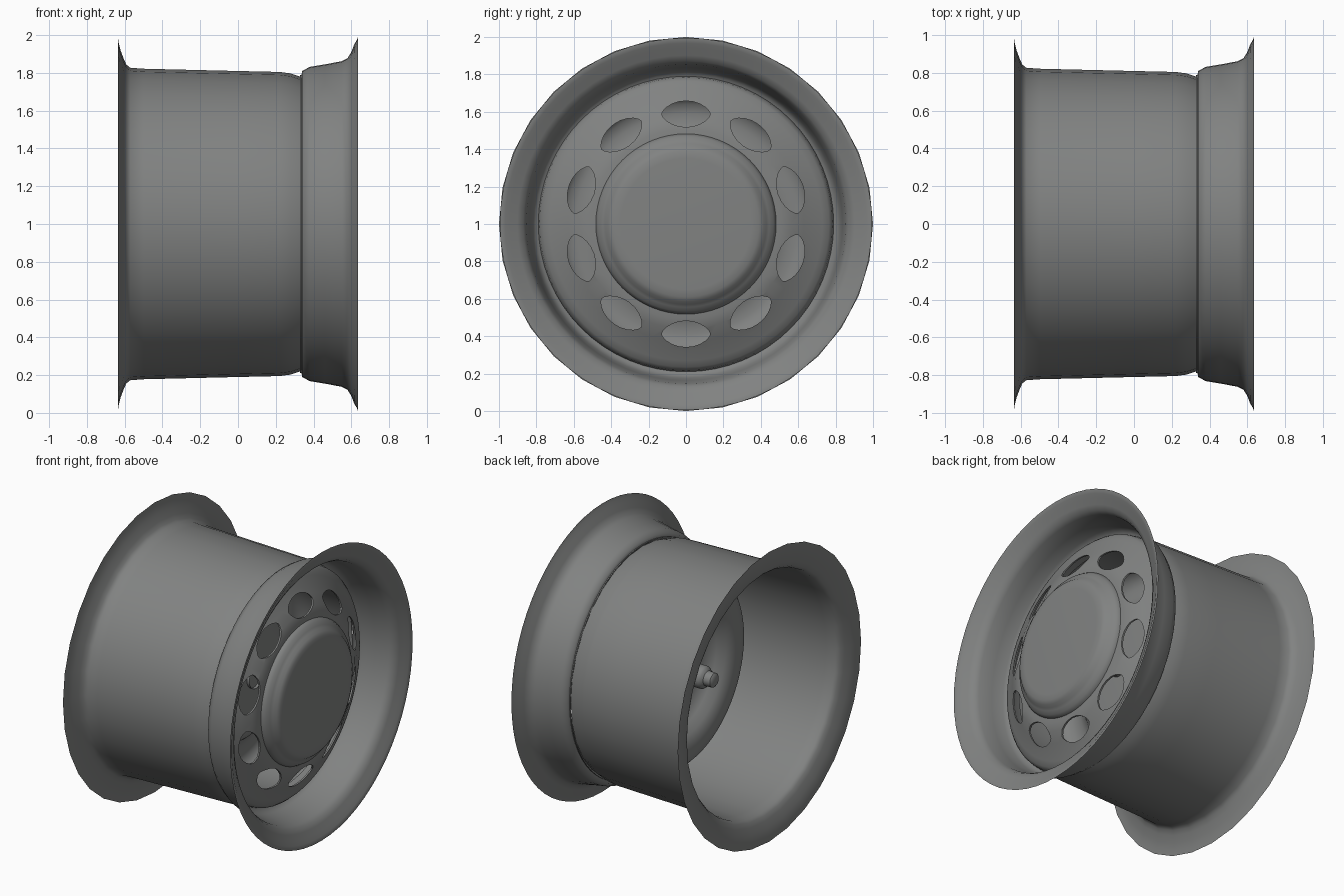
import bpy, bmesh, math

if "Cube" in bpy.data.objects:
    bpy.data.objects.remove(bpy.data.objects["Cube"])

CZ = 1.0      # height of the wheel axis

steel = bpy.data.materials.new("grey_steel")
steel.diffuse_color = (0.22, 0.225, 0.222, 1)
steel.use_nodes = True
steel.node_tree.nodes["Principled BSDF"].inputs["Base Color"].default_value = steel.diffuse_color


def finish(name, bm, angle=40):
    """Turn a bmesh into a smooth shaded steel object."""
    bmesh.ops.recalc_face_normals(bm, faces=bm.faces)
    me = bpy.data.meshes.new(name)
    bm.to_mesh(me)
    bm.free()
    me.materials.append(steel)
    ob = bpy.data.objects.new(name, me)
    bpy.context.collection.objects.link(ob)
    smooth(ob, angle)
    return ob


def smooth(ob, angle=40):
    bpy.ops.object.select_all(action='DESELECT')
    ob.select_set(True)
    bpy.context.view_layer.objects.active = ob
    bpy.ops.object.shade_smooth_by_angle(angle=math.radians(angle))


def turned(name, profile, closed=False, angle=40, seg=64):
    """Spin (x, radius) points about the x axis through the wheel centre."""
    bm = bmesh.new()
    rings = []
    for x, r in profile:
        if r == 0:
            rings.append([bm.verts.new((x, 0, CZ))] * seg)
        else:
            rings.append([bm.verts.new((x, r * math.cos(2 * math.pi * i / seg),
                                        CZ + r * math.sin(2 * math.pi * i / seg)))
                          for i in range(seg)])
    pairs = list(zip(rings, rings[1:]))
    if closed:
        pairs.append((rings[-1], rings[0]))
    for a, b in pairs:
        for i in range(seg):
            j = (i + 1) % seg
            corners = list(dict.fromkeys((a[i], a[j], b[j], b[i])))
            bm.faces.new(corners)
    return finish(name, bm, angle)


def shell(name, outer, t=0.008, seg=64):
    """Thin closed ring: the profile plus the same profile moved inward."""
    inner = [(x, r - t) for x, r in reversed(outer)]
    return turned(name, outer + inner, closed=True, angle=60, seg=seg)


# Rim barrel with the inner flange
shell("rim_barrel", [(-0.636, 1.0), (-0.633, 0.965), (-0.622, 0.92), (-0.605, 0.875),
                     (-0.592, 0.845), (-0.57, 0.827), (-0.5, 0.822), (0.0, 0.81),
                     (0.22, 0.805), (0.28, 0.797), (0.335, 0.778)], seg=32)

# Outer flange
shell("outer_flange", [(0.335, 0.785), (0.34, 0.81), (0.38, 0.832), (0.46, 0.845),
                       (0.55, 0.862), (0.58, 0.878), (0.6, 0.91), (0.615, 0.95),
                       (0.63, 0.975), (0.636, 0.995)])

# Sloping wheel disc, cut by ten hand holes
face = [(0.34, 0.79), (0.375, 0.783), (0.395, 0.765), (0.412, 0.73), (0.435, 0.68),
        (0.463, 0.63), (0.5, 0.56), (0.513, 0.51), (0.513, 0.44)]
disc = turned("wheel_disc", face + [(x - 0.012, r) for x, r in reversed(face)], closed=True)

bm = bmesh.new()
for k in range(10):
    a = math.radians(90 + 36 * k)
    ends = []
    for x in (0.25, 0.65):
        ring = []
        for i in range(20):
            t = 2 * math.pi * i / 20
            s = math.sin(t)
            u, r = 0.13 * math.cos(t), 0.588 + 0.07 * s * abs(s) ** 0.3
            ring.append(bm.verts.new((x, r * math.cos(a) - u * math.sin(a),
                                      CZ + r * math.sin(a) + u * math.cos(a))))
        ends.append(ring)
    bm.faces.new(ends[0])
    bm.faces.new(ends[1])
    for i in range(20):
        j = (i + 1) % 20
        bm.faces.new((ends[0][i], ends[0][j], ends[1][j], ends[1][i]))
cutter = finish("hole_cutter", bm)
cutter.hide_render = True
mod = disc.modifiers.new("holes", 'BOOLEAN')
mod.operation = 'DIFFERENCE'
mod.solver = 'EXACT'
mod.object = cutter
bpy.ops.object.select_all(action='DESELECT')
bpy.context.view_layer.objects.active = disc
disc.select_set(True)
# Holes go first, edge smoothing after
while disc.modifiers[0] != mod:
    bpy.ops.object.modifier_move_up(modifier=mod.name)
bpy.ops.object.modifier_apply(modifier=mod.name)
bpy.data.objects.remove(cutter)
smooth(disc)

# Raised centre cap
turned("centre_cap", [(0.495, 0.483), (0.518, 0.482), (0.542, 0.468), (0.556, 0.445),
                      (0.567, 0.43), (0.585, 0.415), (0.597, 0.39), (0.6, 0.35),
                      (0.6, 0)], angle=50)

# Drum behind the disc, with a rounded back and a recessed middle
turned("brake_drum", [(0.36, 0.69), (0.1, 0.69), (0.04, 0.675), (0.005, 0.64),
                      (-0.005, 0.59), (0.0, 0.53), (0.025, 0.47), (0.07, 0.43),
                      (0.11, 0.38), (0.12, 0.3), (0.12, 0)], angle=50)

# Axle stub with a stepped end
turned("axle_stub", [(0.14, 0.075), (-0.14, 0.075), (-0.155, 0.065), (-0.165, 0.05),
                     (-0.215, 0.048), (-0.225, 0.035), (-0.225, 0)], seg=32)
